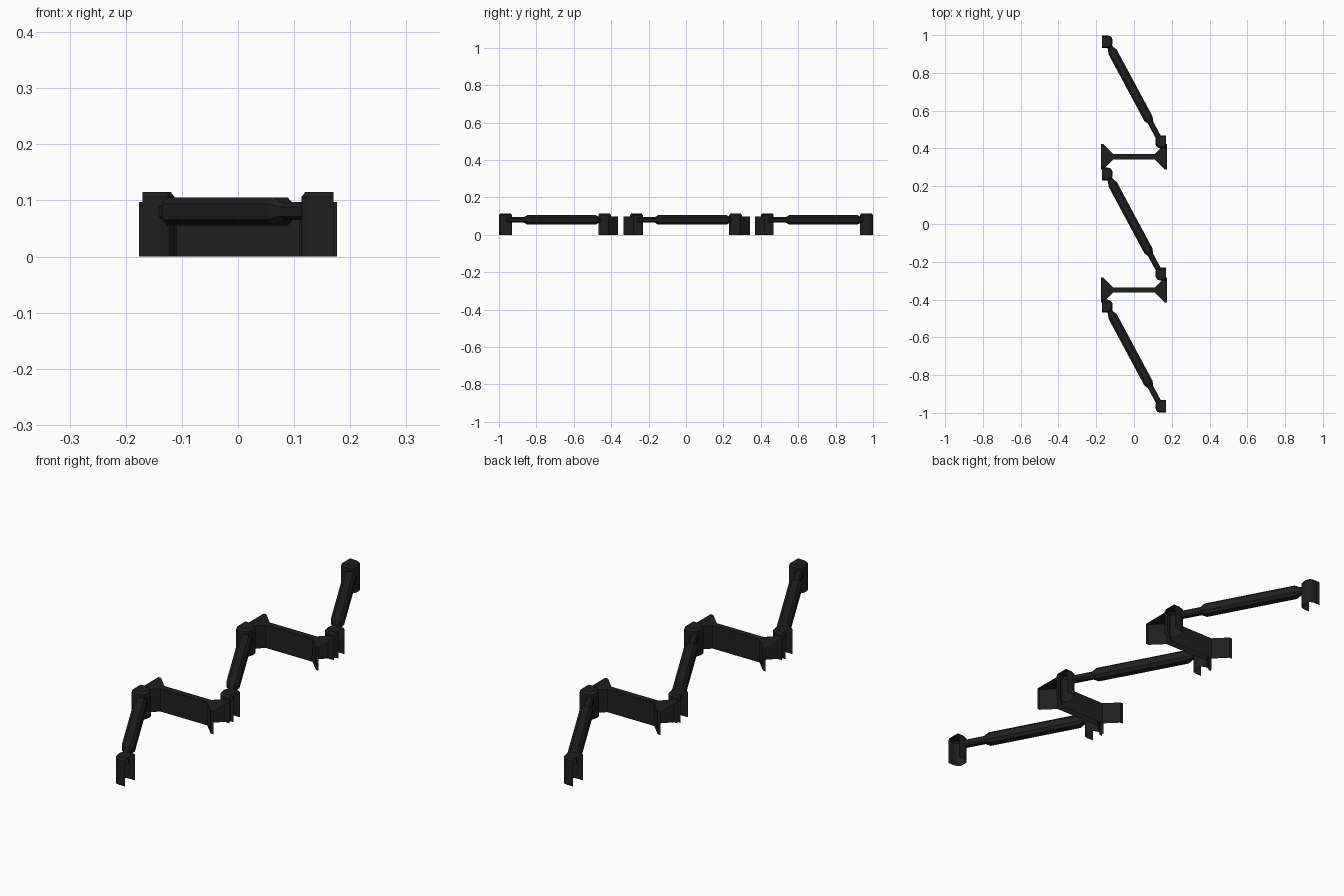
import bpy, bmesh, math
from mathutils import Vector

if "Cube" in bpy.data.objects:
    bpy.data.objects.remove(bpy.data.objects["Cube"])

dark = bpy.data.materials.new("near_black")
dark.diffuse_color = (0.0135, 0.0135, 0.0135, 1)
dark.use_nodes = True
dark.node_tree.nodes["Principled BSDF"].inputs["Base Color"].default_value = dark.diffuse_color


def finish(name, bm):
    bmesh.ops.recalc_face_normals(bm, faces=bm.faces)
    me = bpy.data.meshes.new(name)
    bm.to_mesh(me)
    bm.free()
    me.materials.append(dark)
    ob = bpy.data.objects.new(name, me)
    bpy.context.collection.objects.link(ob)
    return ob


def clamp_post(name, cy, s):
    """Hollow U-shaped shell: rounded inner side, open outer side and bottom."""
    half = [(0.17, 0.034), (0.138, 0.034), (0.124, 0.029), (0.116, 0.019), (0.113, 0.007)]
    prof = half + [(x, -y) for x, y in reversed(half)]
    bm = bmesh.new()
    rings = []
    for z, k in ((0, 1), (0.106, 1), (0.115, 0.8)):
        rings.append([bm.verts.new((s * (0.17 - (0.17 - x) * (1 - (1 - k) * 0.6)),
                                    cy + y * k, z)) for x, y in prof])
    for a, b in zip(rings, rings[1:]):
        for i in range(len(prof) - 1):
            bm.faces.new((a[i], a[i + 1], b[i + 1], b[i]))
    bm.faces.new(rings[-1])
    # short closing strip under the chamfer on the open side
    finish(name, bm)


def diagonal_beam(name, cy):
    """Chamfered bar with a thicker middle, swept along the diagonal."""
    d = Vector((0.284, -0.529, 0)).normalized()
    side = Vector((-d.y, d.x, 0))
    up = Vector((0, 0, 1))
    centre = Vector((0, cy, 0.08))
    stations = [(-0.29, 0.015), (-0.262, 0.015), (-0.24, 0.025),
                (0.162, 0.025), (0.184, 0.015), (0.29, 0.015)]
    bm = bmesh.new()
    rings = []
    for t, r in stations:
        c = 0.55 * r
        octagon = [(r, c), (c, r), (-c, r), (-r, c), (-r, -c), (-c, -r), (c, -r), (r, -c)]
        rings.append([bm.verts.new(centre + d * t + side * u + up * v) for u, v in octagon])
    for a, b in zip(rings, rings[1:]):
        for i in range(8):
            j = (i + 1) % 8
            bm.faces.new((a[i], a[j], b[j], b[i]))
    bm.faces.new(rings[0])
    bm.faces.new(rings[-1])
    finish(name, bm)


def cross_bar(name, cy):
    """Open-ended channel with flared ends, capped on top only."""
    half = [(0.176, 0.067), (0.163, 0.067), (0.11, 0.014)]
    wall = half + [(-x, y) for x, y in reversed(half)]
    h = 0.097
    bm = bmesh.new()
    tops = []
    for s in (1, -1):
        low = [bm.verts.new((x, cy + s * y, 0)) for x, y in wall]
        top = [bm.verts.new((x, cy + s * y, h)) for x, y in wall]
        for i in range(len(wall) - 1):
            bm.faces.new((low[i], low[i + 1], top[i + 1], top[i]))
        tops.append(top)
    for i in range(len(wall) - 1):
        bm.faces.new((tops[0][i], tops[0][i + 1], tops[1][i + 1], tops[1][i]))
    finish(name, bm)


# three diagonal beams, each with a post at both ends
for n, cy in enumerate((-0.7, 0, 0.7), 1):
    diagonal_beam(f"diagonal_beam_{n}", cy)
    clamp_post(f"clamp_post_right_{n}", cy - 0.265, 1)
    clamp_post(f"clamp_post_left_{n}", cy + 0.265, -1)

# two cross bars between the beams
for n, cy in enumerate((-0.349, 0.356), 1):
    cross_bar(f"cross_bar_{n}", cy)
